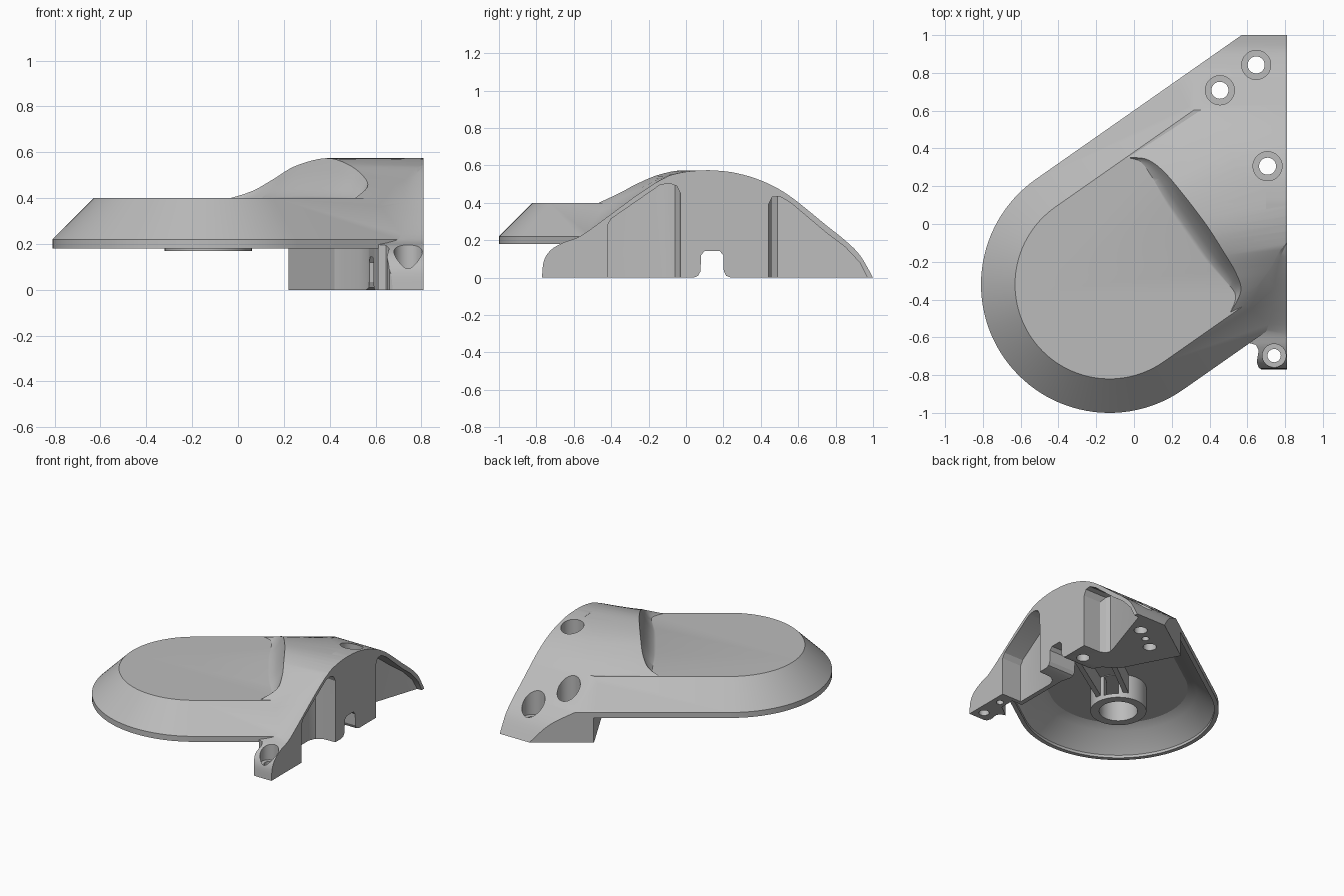
import bpy, bmesh, math
from mathutils import Vector

if "Cube" in bpy.data.objects:
    bpy.data.objects.remove(bpy.data.objects["Cube"], do_unlink=True)

grey = bpy.data.materials.new("plain grey")
grey.use_nodes = True
COLOR = (0.5, 0.5, 0.5, 1)
grey.diffuse_color = COLOR
grey.node_tree.nodes["Principled BSDF"].inputs["Base Color"].default_value = COLOR

X, Y, Z = Vector((1, 0, 0)), Vector((0, 1, 0)), Vector((0, 0, 1))
ANGLE = math.radians(35)
CENTER = Vector((-0.13, -0.32, 0))
AXIS = Vector((math.cos(ANGLE), math.sin(ANGLE), 0))
SIDE = Vector((-AXIS.y, AXIS.x, 0))


def loft(name, rings):
    """Closed solid through rings with equal point counts."""
    bm = bmesh.new()
    loops = [[bm.verts.new(p) for p in ring] for ring in rings]
    n = len(loops[0])
    for a, b in zip(loops, loops[1:]):
        for i in range(n):
            j = (i + 1) % n
            bm.faces.new((a[i], a[j], b[j], b[i]))
    bm.faces.new(loops[0][::-1])
    bm.faces.new(loops[-1])
    bmesh.ops.recalc_face_normals(bm, faces=bm.faces)
    mesh = bpy.data.meshes.new(name)
    bm.to_mesh(mesh)
    bm.free()
    obj = bpy.data.objects.new(name, mesh)
    bpy.context.collection.objects.link(obj)
    mesh.materials.append(grey)
    return obj


def prism(name, pts, lo, hi, axes=(X, Y, Z)):
    u, v, w = axes
    return loft(name, [[u * a + v * b + w * h for a, b in pts] for h in (lo, hi)])


def box(name, x0, x1, y0, y1, z0, z1):
    return prism(name, [(x0, y0), (x1, y0), (x1, y1), (x0, y1)], z0, z1)


def bar(name, a, b, width, z0, z1):
    """Upright bar between two plan points."""
    w = (b - a).normalized().cross(Z) * width / 2
    return prism(name, [(p.x, p.y) for p in (a - w, b - w, b + w, a + w)], z0, z1)


def cylinder(name, x, y, r, z0, z1, n=48):
    return prism(name, [(x + r * math.cos(math.tau * i / n), y + r * math.sin(math.tau * i / n))
                        for i in range(n)], z0, z1)


def combine(target, other, op):
    mod = target.modifiers.new(op, "BOOLEAN")
    mod.operation, mod.solver, mod.object = op, "EXACT", other
    bpy.context.view_layer.objects.active = target
    bpy.ops.object.modifier_apply(modifier=mod.name)
    bpy.data.objects.remove(other, do_unlink=True)
    return target


def stadium(r, z, length, n=56):
    """Half round plan with straight sides running along the slanted axis."""
    pts = [CENTER + AXIS * length - SIDE * r]
    for i in range(n + 1):
        t = -math.pi / 2 - math.pi * i / n
        pts.append(CENTER + AXIS * r * math.cos(t) + SIDE * r * math.sin(t))
    pts.append(CENTER + AXIS * length + SIDE * r)
    return [p + Z * z for p in pts]


def smooth(pts, steps=5):
    """Catmull-Rom curve through the points."""
    p = [Vector(q) for q in [pts[0]] + pts + [pts[-1]]]
    out = []
    for a, b, c, d in zip(p, p[1:], p[2:], p[3:]):
        for i in range(steps):
            t = i / steps
            out.append((2 * b + (c - a) * t + (2 * a - 5 * b + 4 * c - d) * t ** 2
                        + (3 * b - a - 3 * c + d) * t ** 3) / 2)
    return out + [Vector(pts[-1])]


SIDE_VIEW = (Y, Z, X)
front_slope = smooth([(-0.77, 0.0), (-0.76, 0.09), (-0.72, 0.15), (-0.65, 0.19), (-0.56, 0.225),
                      (-0.4, 0.34), (-0.25, 0.45), (-0.12, 0.53), (0, 0.566), (0.12, 0.575)])
back_slope = smooth([(0.12, 0.575), (0.25, 0.563), (0.4, 0.52), (0.55, 0.44), (0.75, 0.28),
                     (0.85, 0.2), (0.93, 0.12), (1, 0)])

# Ridge: hump-shaped crest, hollowed towards the flat top, widening to the mounting face
crest = smooth([(-0.05, 0.35, 0.395), (0.06, 0.345, 0.43), (0.15, 0.285, 0.48),
                (0.25, 0.17, 0.54), (0.38, 0, 0.574), (0.47, -0.14, 0.552),
                (0.54, -0.26, 0.503), (0.565, -0.36, 0.45), (0.5, -0.485, 0.392)])
wide = smooth([(0.85, 1.0, 0.36), (0.85, 0.87, 0.43), (0.85, 0.7, 0.5), (0.85, 0.45, 0.56),
               (0.85, 0.1, 0.574), (0.85, -0.1, 0.54), (0.85, -0.22, 0.465),
               (0.85, -0.31, 0.4), (0.85, -0.38, 0.35)])
across = Vector((0.78, 0.62, 0))


def hollow(f, depth):
    """Crest moved towards the flat top by a bulging share and lowered."""
    out = []
    for i, p in enumerate(crest):
        q = p - across * f * (0.005 + 0.13 * math.sin(math.pi * i / (len(crest) - 1)))
        q.z = 0.39 + (p.z - 0.39) * depth
        out.append(q)
    return out


def skirt(curve):
    return curve + [Vector((p.x, p.y, 0.3)) for p in (curve[-1], curve[0])]


ridge = loft("ridge", [skirt(c) for c in (hollow(1, 0), hollow(0.7, 0.1), hollow(0.4, 0.35),
                                          hollow(0.15, 0.72), crest, wide)])

# Shell: flat-topped cover with a chamfered rim
shell = box("cover", -1.2, 1.1, -1.2, 1.3, 0.18, 0.4)
combine(shell, ridge, "UNION")
envelope = loft("envelope", [stadium(0.68, -0.1, 2.2), stadium(0.68, 0.22, 2.2),
                             stadium(0.32, 0.58, 2.2)])
combine(shell, envelope, "INTERSECT")
cavity = loft("cavity", [stadium(0.65, 0.1, 1.0), stadium(0.65, 0.2, 1.0),
                         stadium(0.53, 0.32, 1.0), stadium(0.47, 0.35, 1.0)])
combine(shell, cavity, "DIFFERENCE")

# Mounting block below the ridge, with a thin wall running to the front
block = prism("block", [(0.22, 0.95), (0.22, 0.75), (0.42, 0.37), (0.53, 0.29), (0.57, 0.22),
                        (0.595, 0.05), (0.615, -0.03), (0.615, -0.45), (1.0, -0.45),
                        (1.0, 1.2), (0.22, 1.2)], -0.05, 0.37)
combine(block, loft("envelope", [stadium(0.68, -0.1, 2.2), stadium(0.68, 0.22, 2.2),
                                 stadium(0.5, 0.4, 2.2)]), "INTERSECT")
combine(shell, block, "UNION")

# Front foot and the arched band along the mounting face
foot = prism("foot", [(0.65, -0.73), (0.66, -0.76), (0.69, -0.78), (1, -0.78), (1, 1.2),
                      (0.7, 1.2), (0.7, -0.56), (0.66, -0.59), (0.61, -0.63), (0.645, -0.64),
                      (0.66, -0.67)], -0.05, 0.6)
front_cap = prism("front_cap", [(-0.77, -0.2)] + front_slope + [(1.4, 0.575), (1.4, -0.2)],
                  -1.2, 1.2, SIDE_VIEW)
combine(foot, front_cap, "INTERSECT")
combine(shell, foot, "UNION")

# Trim to the back slope, the mounting face and the ground
trim = prism("trim", [(-1.2, 0), (-1.2, 0.575)] + back_slope, -1.2, 0.81, SIDE_VIEW)
combine(shell, trim, "INTERSECT")

# Pockets and cable notch in the mounting face
front_pocket = prism("front_pocket", [(-0.42, -0.1), (-0.42, 0.28), (-0.4, 0.315), (-0.14, 0.495),
                                      (-0.09, 0.505), (-0.05, 0.49), (-0.03, 0.45),
                                      (-0.02, -0.1)], 0.5, 0.9, SIDE_VIEW)
plan = prism("front_pocket_plan", [(1, -0.5), (0.65, -0.5), (0.65, -0.11), (0.67, -0.06),
                                   (0.71, -0.035), (1, -0.015)], -0.2, 0.7)
combine(front_pocket, plan, "INTERSECT")
combine(shell, front_pocket, "DIFFERENCE")
back_pocket = prism("back_pocket", [(0.44, -0.1), (0.44, 0.39), (0.46, 0.43), (0.5, 0.435),
                                    (0.56, 0.4), (0.75, 0.24), (0.85, 0.165), (0.93, 0.08),
                                    (0.97, 0), (0.97, -0.1)], 0.5, 0.9, SIDE_VIEW)
plan = prism("back_pocket_plan", [(1, 0.43), (0.67, 0.44), (0.635, 0.46), (0.62, 0.49),
                                  (0.63, 0.53), (0.79, 1.02), (1, 1.02)], -0.2, 0.7)
combine(back_pocket, plan, "INTERSECT")
combine(shell, back_pocket, "DIFFERENCE")
notch = prism("notch", [(0.03, -0.1), (0.04, 0.0), (0.065, 0.01), (0.078, 0.035), (0.08, 0.12),
                        (0.1, 0.143), (0.18, 0.143), (0.2, 0.12), (0.202, 0.035), (0.215, 0.01),
                        (0.24, 0.0), (0.25, -0.1)], 0.4, 0.9, SIDE_VIEW)
combine(shell, notch, "DIFFERENCE")

# Counterbored screw holes: position, bore radius, hole radius, seat height
for x, y, bore, hole, seat in [(0.455, 0.708, 0.077, 0.045, 0.12), (0.647, 0.842, 0.077, 0.045, 0.09),
                               (0.707, 0.306, 0.077, 0.045, 0.25), (0.742, -0.697, 0.062, 0.035, 0.08)]:
    combine(shell, cylinder("bore", x, y, bore, seat, 0.8), "DIFFERENCE")
    combine(shell, cylinder("hole", x, y, hole, -0.2, 0.8), "DIFFERENCE")

# Blind pin holes in the underside
for x, y in [(0.55, 0.775), (0.75, -0.52)]:
    combine(shell, cylinder("pin_hole", x, y, 0.025, -0.1, 0.1), "DIFFERENCE")

# Round socket under the cover, with ribs and a cable slot towards the block
socket = cylinder("socket", CENTER.x, CENTER.y, 0.19, 0.17, 0.37)
for s in (-1, 1):
    rib = bar("rib", CENTER + SIDE * s * 0.09, CENTER + AXIS * 0.82 + SIDE * s * 0.12,
              0.035, 0.21, 0.36)
    combine(socket, rib, "UNION")
combine(socket, cylinder("socket_hole", CENTER.x, CENTER.y, 0.13, 0.1, 0.345), "DIFFERENCE")
combine(socket, bar("slot", CENTER, CENTER + AXIS * 0.3, 0.1, 0.2, 0.345), "DIFFERENCE")
combine(shell, socket, "UNION")

# Smooth curved faces, keep machined edges crisp
bpy.ops.object.select_all(action="DESELECT")
shell.select_set(True)
bpy.context.view_layer.objects.active = shell
bpy.ops.object.shade_smooth_by_angle(angle=math.radians(25))
